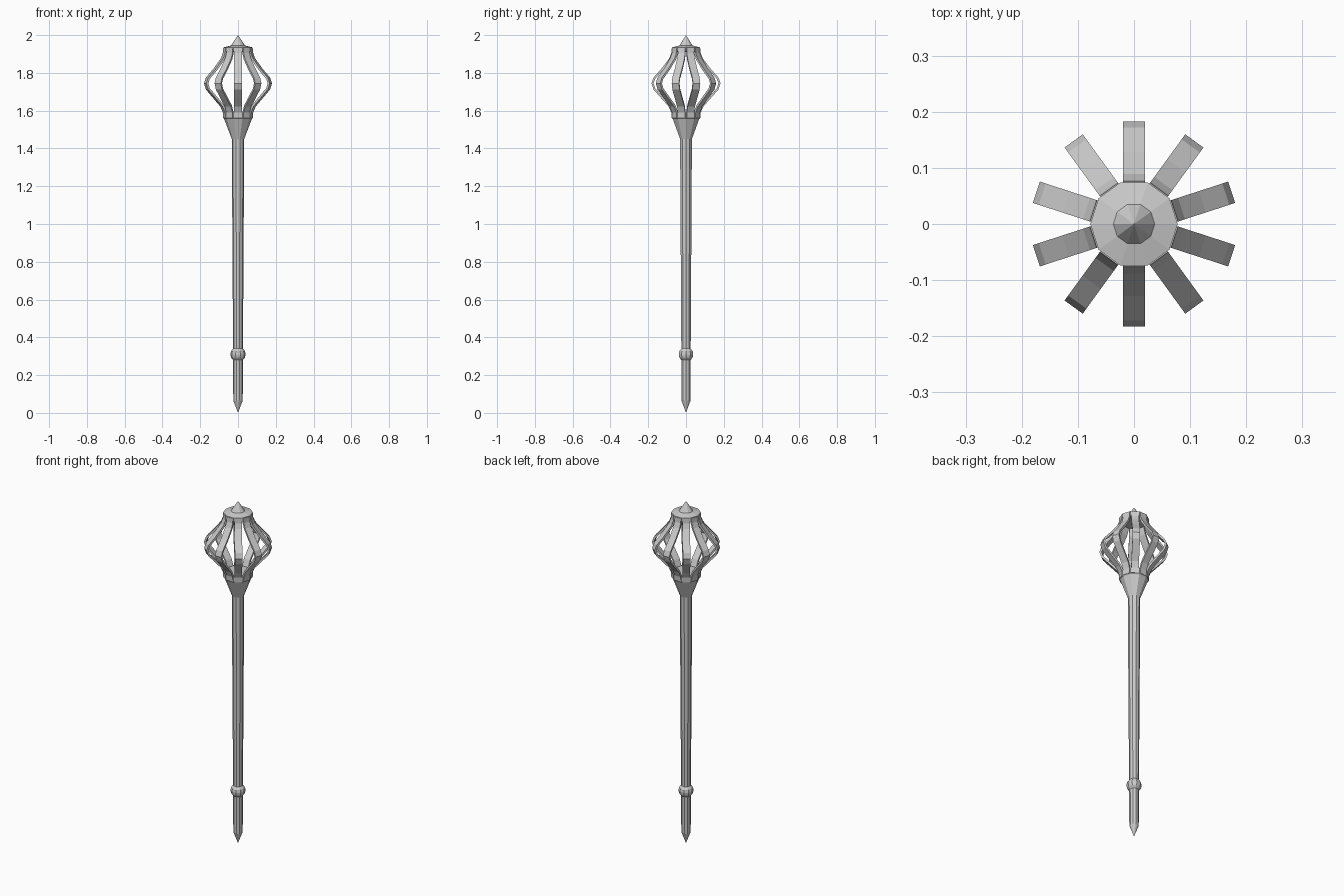
import bpy, bmesh, math
from mathutils import Matrix

if "Cube" in bpy.data.objects:
    bpy.data.objects.remove(bpy.data.objects["Cube"])

SIDES = 10


def finish(name, bm):
    bmesh.ops.recalc_face_normals(bm, faces=bm.faces)
    mesh = bpy.data.meshes.new(name)
    bm.to_mesh(mesh)
    bm.free()
    obj = bpy.data.objects.new(name, mesh)
    bpy.context.collection.objects.link(obj)
    return obj


def lathe(name, profile):
    """Ten-sided solid from (radius, z) pairs; radius 0 makes a point."""
    bm = bmesh.new()
    rings = []
    for r, z in profile:
        n = SIDES if r > 0 else 1
        rings.append([bm.verts.new((r * math.cos(math.tau * i / SIDES),
                                    r * math.sin(math.tau * i / SIDES), z)) for i in range(n)])
    for a, b in zip(rings, rings[1:]):
        for i in range(SIDES):
            j = (i + 1) % SIDES
            quad = [a[i % len(a)], a[j % len(a)], b[j % len(b)], b[i % len(b)]]
            bm.faces.new(list(dict.fromkeys(quad)))
    for ring in (rings[0], rings[-1]):
        if len(ring) > 2:
            bm.faces.new(ring)
    return finish(name, bm)


def rib(name, path, angle, width=0.04, thick=0.011):
    """Flat strap following (radius, z) points, turned to the given angle."""
    bm = bmesh.new()
    rings = []
    for k, (r, z) in enumerate(path):
        r0, z0 = path[max(k - 1, 0)]
        r1, z1 = path[min(k + 1, len(path) - 1)]
        length = math.hypot(r1 - r0, z1 - z0)
        nr, nz = (z1 - z0) / length * thick, -(r1 - r0) / length * thick
        w = width / 2
        rings.append([bm.verts.new(p) for p in ((r, -w, z), (r, w, z),
                                                (r - nr, w, z - nz), (r - nr, -w, z - nz))])
    for a, b in zip(rings, rings[1:]):
        for i in range(4):
            j = (i + 1) % 4
            bm.faces.new((a[i], a[j], b[j], b[i]))
    bm.faces.new(rings[0])
    bm.faces.new(rings[-1])
    bm.transform(Matrix.Rotation(angle, 4, 'Z'))
    return finish(name, bm)


# Shaft with pointed foot and flared socket
lathe("shaft", [(0, 0), (0.025, 0.065), (0.026, 0.31), (0.033, 1.45)])
lathe("socket", [(0.033, 1.45), (0.073, 1.555), (0.078, 1.56), (0.078, 1.59)])

# Grip collar
lathe("collar", [(0.026, 0.28), (0.037, 0.293), (0.040, 0.31), (0.037, 0.327), (0.026, 0.34)])

# Cap and spike
lathe("cap", [(0.07, 1.91), (0.078, 1.915), (0.078, 1.935), (0.037, 1.945), (0, 2.0)])

# Cage of bulging straps
path = [(0.076, 1.56), (0.078, 1.59), (0.092, 1.622), (0.135, 1.67), (0.172, 1.712),
        (0.183, 1.745), (0.172, 1.775), (0.128, 1.825), (0.089, 1.877), (0.078, 1.905), (0.076, 1.93)]
for k in range(SIDES):
    rib(f"head_rib_{k + 1}", path, math.tau * (k + 0.5) / SIDES)
